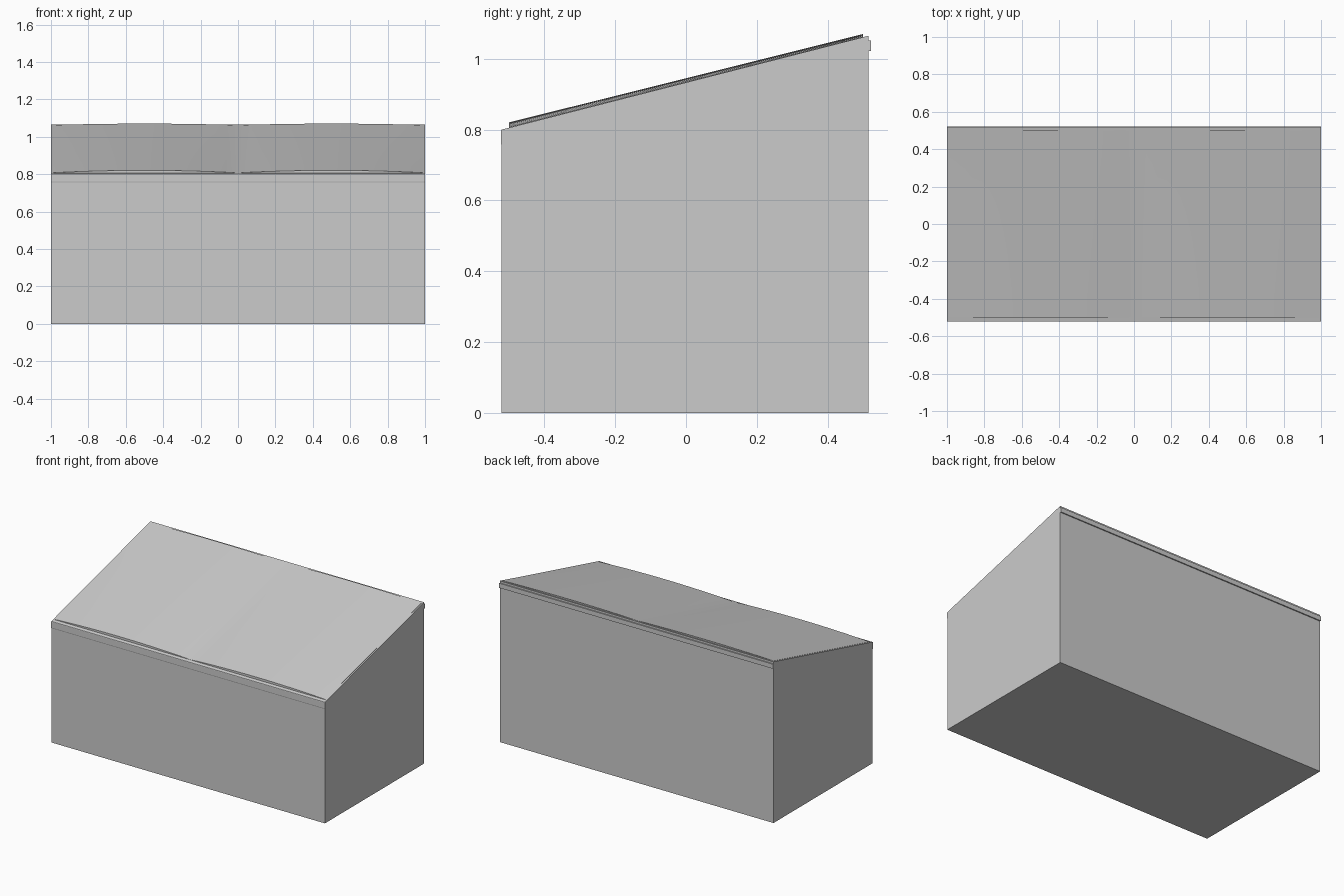
import bpy, bmesh, math

if "Cube" in bpy.data.objects:
    bpy.data.objects.remove(bpy.data.objects["Cube"])

FRONT, BACK = -0.521, 0.515
Z_FRONT, Z_BACK = 0.80, 1.065


def slope(y):
    return Z_FRONT + (Z_BACK - Z_FRONT) * (y - FRONT) / (BACK - FRONT)


def finish(name, bm):
    bmesh.ops.recalc_face_normals(bm, faces=bm.faces)
    mesh = bpy.data.meshes.new(name)
    bm.to_mesh(mesh)
    bm.free()
    obj = bpy.data.objects.new(name, mesh)
    bpy.context.collection.objects.link(obj)
    return obj


def extrude_profile(name, profile, half):
    """Extrude a closed (y, z) profile along x."""
    bm = bmesh.new()
    face = bm.faces.new([bm.verts.new((-half, y, z)) for y, z in profile])
    ext = bmesh.ops.extrude_face_region(bm, geom=[face])
    verts = [v for v in ext["geom"] if isinstance(v, bmesh.types.BMVert)]
    bmesh.ops.translate(bm, verts=verts, vec=(2 * half, 0, 0))
    return finish(name, bm)


# Solid body with a sloping top
extrude_profile("body", [(FRONT, 0), (BACK, 0), (BACK, Z_BACK), (FRONT, Z_FRONT)], 1.0)

# Thin trim strips on the front and back upper edges
extrude_profile("front_trim", [(-0.5225, 0.76), (FRONT, 0.755), (FRONT, 0.80), (-0.5225, 0.797)], 1.0)
extrude_profile("back_trim", [(BACK, 1.022), (0.5225, 1.022), (0.5225, 1.052), (BACK, 1.052)], 1.0)

# Sloping cover with two shallow humps and a low front lip
bm = bmesh.new()
bmesh.ops.create_grid(bm, x_segments=32, y_segments=8, size=0.5)
for v in bm.verts:
    x, y = v.co.x * 1.98, v.co.y
    height = 0.014 - 0.006 * (y + 0.5)
    v.co = (x, y, slope(y) + 0.001 + height * abs(math.sin(math.pi * x)) ** 0.8)
rim = [e for e in bm.edges if e.is_boundary]
skirt = bmesh.ops.extrude_edge_only(bm, edges=rim)
for v in skirt["geom"]:
    if isinstance(v, bmesh.types.BMVert):
        v.co.z = slope(v.co.y) - 0.002
cover = finish("cover", bm)
if cover.data.polygons[0].normal.z < 0:
    cover.data.flip_normals()

bpy.ops.object.select_all(action="DESELECT")
cover.select_set(True)
bpy.context.view_layer.objects.active = cover
bpy.ops.object.shade_smooth_by_angle(angle=math.radians(30))
